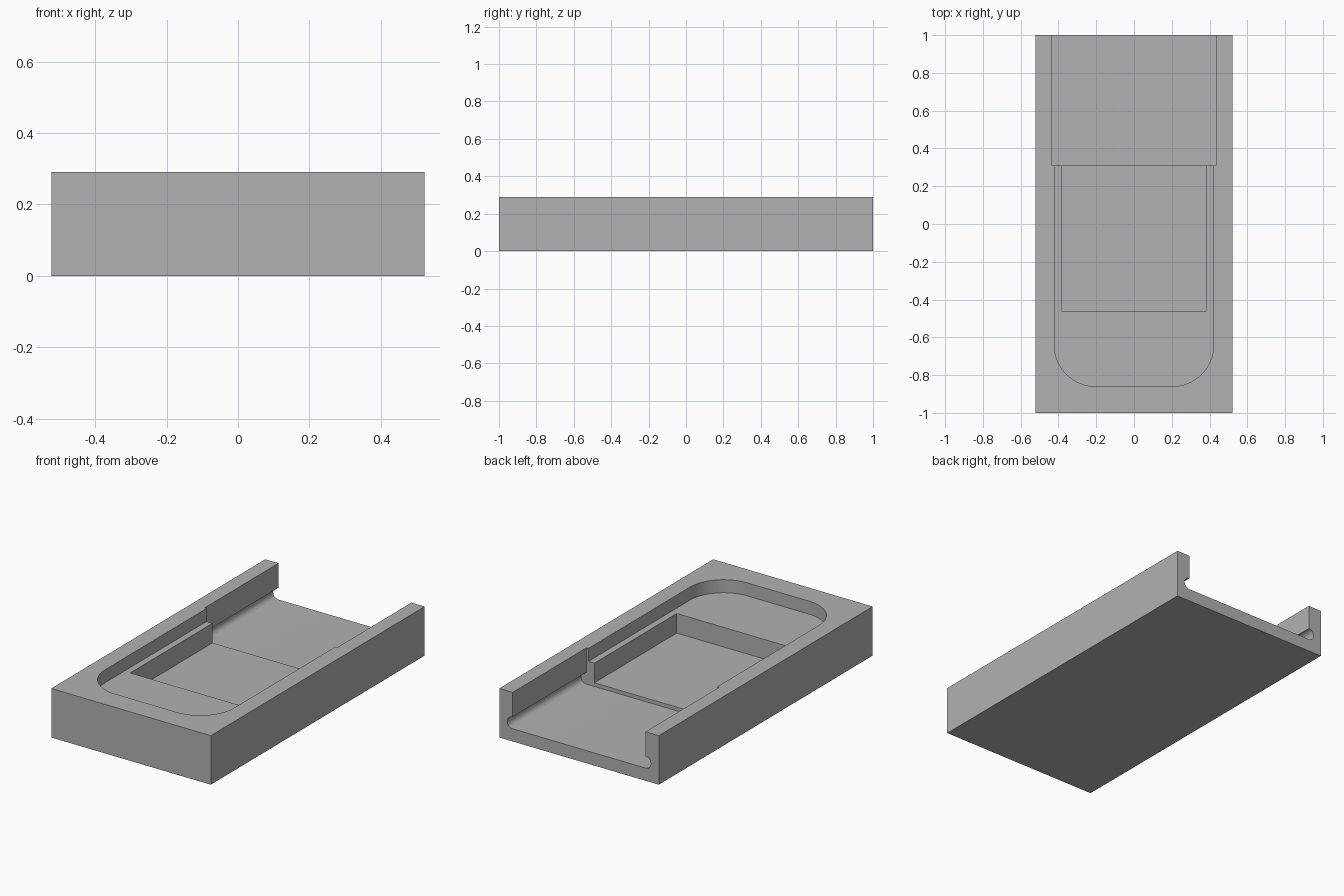
import bpy
import bmesh
from math import cos, sin, pi
from mathutils import Vector

cube = bpy.data.objects.get("Cube")
if cube:
    bpy.data.objects.remove(cube, do_unlink=True)

# Overall block and the depths of its cut-outs
HALF_W, HALF_L, HEIGHT = 0.522, 1.0, 0.29
STEP_Y = 0.309          # where the wide channel begins
CHANNEL_Z, RECESS_Z, POCKET_Z = 0.075, 0.097, 0.213
ABOVE = 0.4             # cutters reach above the block

grey = bpy.data.materials.new("plain_grey")
grey.use_nodes = True
colour = (0.445, 0.445, 0.445, 1)
grey.diffuse_color = colour
grey.node_tree.nodes["Principled BSDF"].inputs["Base Color"].default_value = colour


def prism(name, points, sweep):
    """Extrude a flat outline along a vector into a closed solid."""
    bm = bmesh.new()
    face = bm.faces.new([bm.verts.new(p) for p in points])
    swept = bmesh.ops.extrude_face_region(bm, geom=[face])["geom"]
    verts = [v for v in swept if isinstance(v, bmesh.types.BMVert)]
    bmesh.ops.translate(bm, verts=verts, vec=Vector(sweep))
    bmesh.ops.recalc_face_normals(bm, faces=bm.faces)
    mesh = bpy.data.meshes.new(name)
    bm.to_mesh(mesh)
    bm.free()
    mesh.materials.append(grey)
    obj = bpy.data.objects.new(name, mesh)
    bpy.context.collection.objects.link(obj)
    return obj


def box(name, half_w, y0, y1, z0, z1):
    outline = [(-half_w, y0, z0), (half_w, y0, z0), (half_w, y1, z0), (-half_w, y1, z0)]
    return prism(name, outline, (0, 0, z1 - z0))


def arc(cx, cy, r, start, end, steps):
    angles = [start + (end - start) * i / steps for i in range(steps + 1)]
    return [(cx + r * cos(a), cy + r * sin(a)) for a in angles]


body = box("tray_body", HALF_W, -HALF_L, HALF_L, 0, HEIGHT)

# Wide channel, open at the back, with a round groove along each wall foot
wall_x, groove_r = 0.435, 0.035
side = arc(wall_x, CHANNEL_Z + groove_r, groove_r, -pi / 2, pi / 2, 16)
side.append((wall_x, ABOVE))
profile = side + [(-x, z) for x, z in reversed(side)]
channel = prism("channel_cutter", [(x, STEP_Y, z) for x, z in profile], (0, 0.8, 0))

# Shallow pocket with rounded front corners
pocket_x, pocket_y, corner_r = 0.422, -0.86, 0.22
corner = arc(pocket_x - corner_r, pocket_y + corner_r, corner_r, -pi / 2, 0, 16)
corner.append((pocket_x, STEP_Y + 0.1))
outline = corner + [(-x, y) for x, y in reversed(corner)]
pocket = prism("pocket_cutter", [(x, y, POCKET_Z) for x, y in outline],
               (0, 0, ABOVE - POCKET_Z))

# Deep rectangular recess leading into the channel
recess = box("recess_cutter", 0.383, -0.46, STEP_Y + 0.05, RECESS_Z, ABOVE - 0.05)

# Carve each cut-out and drop its cutter
bpy.ops.object.select_all(action="DESELECT")
body.select_set(True)
bpy.context.view_layer.objects.active = body
for cutter in (channel, pocket, recess):
    cutter.hide_render = True
    mod = body.modifiers.new(cutter.name, "BOOLEAN")
    mod.operation = "DIFFERENCE"
    mod.solver = "EXACT"
    mod.object = cutter
    bpy.ops.object.modifier_apply(modifier=mod.name)
    bpy.data.objects.remove(cutter, do_unlink=True)

bpy.ops.object.shade_smooth_by_angle()
